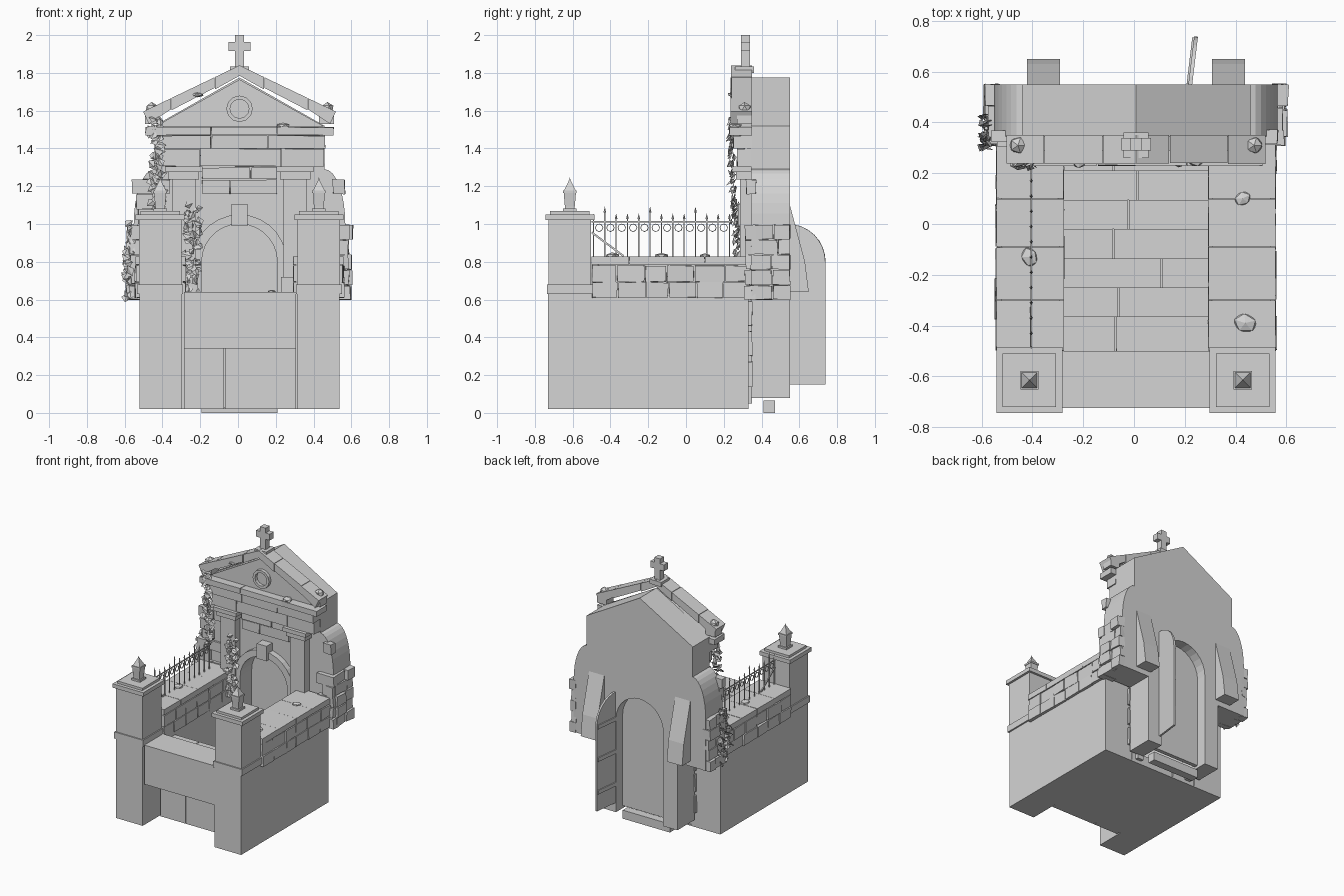
import bpy, bmesh, math, random
from mathutils import Vector, Matrix

if "Cube" in bpy.data.objects:
    bpy.data.objects.remove(bpy.data.objects["Cube"])

random.seed(4)
rnd = random.uniform
stone = bpy.data.materials.new("grey_stone")
stone.diffuse_color = (0.66, 0.66, 0.66, 1)
stone.use_nodes = True
stone.node_tree.nodes["Principled BSDF"].inputs["Base Color"].default_value = stone.diffuse_color


def box(bm, x0, x1, y0, y1, z0, z1, rot=None, jit=0.0):
    """Axis box, optionally rotated about its centre, with slightly uneven corners."""
    c = Vector(((x0 + x1) / 2, (y0 + y1) / 2, (z0 + z1) / 2))
    m = Matrix.Translation(c) @ (rot or Matrix()) @ Matrix.Diagonal((x1 - x0, y1 - y0, z1 - z0, 1))
    for v in bmesh.ops.create_cube(bm, size=1, matrix=m)['verts']:
        v.co += Vector((rnd(-jit, jit), rnd(-jit, jit), rnd(-jit, jit)))


def prism(bm, pts, a, b, axis='y'):
    """Extrude a profile: (x, z) along y, or (y, z) along x."""
    def put(p, d):
        return bm.verts.new((p[0], d, p[1]) if axis == 'y' else (d, p[0], p[1]))
    lo, hi = [put(p, a) for p in pts], [put(p, b) for p in pts]
    bm.faces.new(lo)
    bm.faces.new(hi[::-1])
    for i in range(len(pts)):
        j = (i + 1) % len(pts)
        bm.faces.new((lo[i], hi[i], hi[j], lo[j]))


def cone(bm, loc, r1, r2, h, n, rot=None):
    m = Matrix.Translation(loc) @ (rot or Matrix())
    bmesh.ops.create_cone(bm, cap_ends=True, segments=n, radius1=r1, radius2=r2, depth=h, matrix=m)


def finish(bm, name):
    bmesh.ops.recalc_face_normals(bm, faces=bm.faces)
    bmesh.ops.translate(bm, verts=bm.verts, vec=(.008, 0, 0))
    me = bpy.data.meshes.new(name)
    bm.to_mesh(me)
    bm.free()
    me.materials.append(stone)
    ob = bpy.data.objects.new(name, me)
    bpy.context.collection.objects.link(ob)
    return ob


def arc(cx, cz, r, a0, a1, n, rz=None):
    return [(cx + r * math.cos(math.radians(a0 + (a1 - a0) * i / n)),
             cz + (rz or r) * math.sin(math.radians(a0 + (a1 - a0) * i / n))) for i in range(n + 1)]


def cuts(a, b, w):
    """Split a span into uneven pieces of about width w."""
    n = max(1, round((b - a) / w))
    return [a] + [a + (b - a) * (i + rnd(-.15, .15)) / n for i in range(1, n)] + [b]


new = bmesh.new
SIDES = (-1, 1)

# Sunken base: side masses, floor, landing and the wall under it
bm = new()
for s in SIDES:
    box(bm, *sorted((s * .29, s * .53)), -.5, .33, .02, .64)
    box(bm, *sorted((s * .305, s * .53)), -.73, -.5, .02, .64)
box(bm, -.29, .29, -.5, .33, .02, .03)
box(bm, -.295, .30, -.725, -.5, .34, .64)
box(bm, -.295, -.083, -.53, -.49, .02, .34)
box(bm, -.078, .30, -.53, -.49, .02, .34)
finish(bm, "base")

# Stairs going down to the door
bm = new()
for i in range(7):
    y, z, c = -.48 + .115 * i, .585 - .08 * i, (-.08, -.07, .1, -.09, -.03, .005, -.09)[i]
    box(bm, -.285, c - .003, y - .02 * (i == 0), y + .115, .025, z)
    box(bm, c + .003, .285, y - .02 * (i == 0), y + .115, .025, z)
finish(bm, "stairs")

# Low side walls with rough masonry and cap slabs
bm = new()
for s in SIDES:
    box(bm, *sorted((s * .30, s * .53)), -.5, .33, .62, .79)
    for z0, z1 in ((.61, .69), (.695, .78)):
        for x in (.285, .51):
            ys = cuts(-.5, .34, .14)
            for a, b in zip(ys, ys[1:]):
                box(bm, *sorted((s * x, s * (x + .035 + rnd(0, .01)))), a + .003, b - .003, z0, z1, jit=.003)
    ys = [-.5, -.3, -.09, .1, .33]
    for a, b in zip(ys, ys[1:]):
        box(bm, *sorted((s * .285, s * .55)), a + .001, b - .001, .785, .828, jit=.001)
finish(bm, "side_walls")

# Gate pillars with caps, and lanterns on top
bm, lan = new(), new()
Q = Matrix.Rotation(math.pi / 4, 4, 'Z')
for s in SIDES:
    c, y = s * .42, -.615
    for r, z0, z1 in ((.122, .63, .68), (.113, .68, 1.02), (.13, 1.02, 1.05), (.105, 1.05, 1.068)):
        box(bm, c - r, c + r, y - r, y + r, z0, z1)
    for r, z0, z1 in ((.036, 1.068, 1.082), (.026, 1.08, 1.095), (.036, 1.165, 1.178)):
        box(lan, c - r, c + r, y - r, y + r, z0, z1)
    cone(lan, (c, y, 1.13), .037, .046, .075, 4, Q)
    cone(lan, (c, y, 1.205), .045, .004, .06, 4, Q)
    cone(lan, (c, y, 1.235), .006, .002, .02, 4, Q)
finish(bm, "gate_pillars")
finish(lan, "lanterns")

# Iron fence on the left wall, with a ring between each pair of bars
bm = new()
X = -.413
box(bm, X - .003, X + .003, -.5, .25, 1.008, 1.015)
for i in range(13):
    y = -.49 + i * .06
    top = 1.065 if i % 4 == 1 else 1.03
    box(bm, X - .003, X + .003, y - .003, y + .003, .825, top)
    cone(bm, (X, y, top + .012), .007, 0, .03, 4)
    if i < 12:
        o, n = arc(y + .03, .98, .022, 0, 360, 8)[:-1], arc(y + .03, .98, .018, 0, 360, 8)[:-1]
        for k in range(8):
            j = (k + 1) % 8
            prism(bm, [o[k], o[j], n[j], n[k]], X - .003, X + .003, 'x')
box(bm, X - .004, X + .004, -.52, -.31, .888, .898, Matrix.Rotation(-.64, 4, 'X'))
finish(bm, "iron_fence")

# Main gabled wall with rounded shoulders and an arched doorway
half = [(.2, .08), (.32, .08), (.32, .6), (.56, .6)] + arc(.45, 1.0, .11, 0, 90, 8, .29) + [(.45, 1.52)]
inner = arc(0, .8, .2, 180, 0, 14)
pts = half + [(0, 1.775)] + [(-x, z) for x, z in half[::-1]] + inner
bm = new()
prism(bm, pts, .345, .55)
finish(bm, "gabled_wall")

# Door panel, sill and the leaf standing open at the back
bm = new()
prism(bm, [(.2, .1), (-.2, .1)] + inner, .44, .47)
box(bm, -.2, .2, .41, .47, 0, .065)
finish(bm, "door_and_sill")
bm = new()
prism(bm, [(.54, .15), (.74, .15)] + arc(.54, .8, .2, 0, 90, 8), .205, .22, 'x')
for z in (.28, .53, .78):
    box(bm, .198, .206, .55, .735, z, z + .03)
bmesh.ops.rotate(bm, verts=bm.verts, cent=(.21, .54, 0), matrix=Matrix.Rotation(-.12, 3, 'Z'))
finish(bm, "open_door_leaf")

# Sloping back buttresses
bm = new()
for s in SIDES:
    prism(bm, [(.54, .64), (.65, .64), (.63, .8), (.55, 1.1), (.54, 1.1)], s * .3, s * .43, 'x')
finish(bm, "buttresses")

# Door arch of wedge stones, with keystone and jambs
bm = new()
o, n = arc(0, .8, .25, 0, 180, 14), arc(0, .8, .2, 0, 180, 14)
for k in range(14):
    prism(bm, [o[k], o[k + 1], n[k + 1], n[k]], .30, .35)
box(bm, -.042, .042, .275, .35, .99, 1.105)
for s in SIDES:
    box(bm, *sorted((s * .2, s * .25)), .30, .35, .05, .8)
finish(bm, "door_arch")

# Pilasters with stepped capitals
bm = new()
for s in SIDES:
    c = s * .295
    for w, y, z0, z1 in ((.075, .27, .64, .72), (.062, .285, .72, 1.24), (.08, .265, 1.235, 1.275), (.098, .245, 1.275, 1.305)):
        box(bm, c - w, c + w, y, .35, z0, z1)
finish(bm, "pilasters")

# Frieze blocks and cornice
bm = new()
for xs, y, z0, z1 in (((-.2, -.05, .2), .32, 1.16, 1.235), ((-.2, .06, .2), .31, 1.24, 1.3),
                      ((-.42, -.21, .22, .45), .27, 1.305, 1.4), ((-.45, -.15, .15, .455), .25, 1.4, 1.47),
                      ((-.5, -.15, .2, .5), .23, 1.47, 1.515)):
    for a, b in zip(xs, xs[1:]):
        box(bm, a + .002, b - .002, y, .35, z0, z1 - .002, jit=.002)
finish(bm, "frieze_and_cornice")

# Pediment: triangular field and sloping stones
bm = new()
prism(bm, [(-.45, 1.515), (.45, 1.515), (0, 1.765)], .29, .35)
for s in SIDES:
    for a, b in ((0, .13), (.133, .36), (.363, .51)):
        prism(bm, [(s * a, 1.84 - .48 * a), (s * b, 1.84 - .48 * b), (s * (b - .03 * (b > .5)), 1.775 - .48 * b),
                   (s * a, 1.785 - .49 * a)], .235 + rnd(0, .008), .35)
    box(bm, *sorted((s * .42, s * .5)), .27, .35, 1.53, 1.59)
finish(bm, "pediment")

# Ring window
bm = new()
o, n = arc(0, 1.61, .07, 0, 360, 12)[:-1], arc(0, 1.61, .05, 0, 360, 12)[:-1]
for k in range(12):
    j = (k + 1) % 12
    prism(bm, [o[k], o[j], n[j], n[k]], .265, .3)
finish(bm, "ring_window")

# Cross on the ridge and corner balls
bm = new()
box(bm, -.05, .05, .26, .36, 1.80, 1.835)
box(bm, -.024, .024, .29, .338, 1.82, 2.0)
box(bm, -.058, .058, .29, .338, 1.915, 1.963)
finish(bm, "ridge_cross")
bm = new()
for s in SIDES:
    bmesh.ops.create_icosphere(bm, subdivisions=1, radius=.036, matrix=Matrix.Translation((s * .465, .31, 1.61)))
    box(bm, s * .465 - .02, s * .465 + .02, .29, .33, 1.57, 1.6)
finish(bm, "corner_balls")

# Rough stones on the shoulders, front and side
bm = new()
for s in SIDES:
    for z in [.6 + .08 * i for i in range(8)]:
        low = z < 1.0
        e = .57 + rnd(0, .025) if low else .555 + rnd(-.02, .015)
        if low or z > 1.15 or s < 0:
            m = rnd(.44, .5)
            box(bm, *sorted((s * m, s * e)), rnd(.305, .325), .37, z, z + .075, jit=.004)
            if rnd(0, 1) < .3:
                box(bm, *sorted((s * .37, s * (m - .004))), .325, .36, z, z + .075, jit=.003)
        if z < .95:
            c = rnd(.42, .49)
            for a, b in ((.345, c - .003), (c + .003, .55)):
                box(bm, *sorted((s * .54, s * rnd(.575, .6))), a, b, z, z + .075, jit=.004)
    for z in (.14, .3, .46):
        box(bm, *sorted((s * .255, s * .33)), .322, .35, z, z + .13, jit=.003)
finish(bm, "shoulder_stones")

# Loose rocks
bm = new()
for x, y, z, r in ((.42, .1, .83, .036), (-.42, -.13, .83, .042), (.43, -.39, .83, .05),
                   (.23, .26, 1.52, .042), (-.22, .25, 1.685, .036), (.17, .25, .64, .03)):
    m = Matrix.Translation((x, y, z)) @ Matrix.Rotation(rnd(0, 3), 4, 'Z') @ Matrix.Diagonal((1, .8, .4, 1))
    bmesh.ops.create_icosphere(bm, subdivisions=1, radius=r, matrix=m)
finish(bm, "loose_rocks")

# Ivy leaves: small folded diamonds scattered along climbing paths
bm = new()
for count, p, q, spread in ((60, (-.43, .25, 1.02), (-.45, .235, 1.57), (.035, .015, .02)),
                            (60, (-.26, .26, .64), (-.245, .27, 1.1), (.04, .015, .02)),
                            (60, (-.59, .36, .62), (-.58, .36, 1.0), (.018, .07, .02))):
    for i in range(count):
        c = Vector(p).lerp(Vector(q), i / count) + Vector([rnd(-d, d) for d in spread])
        m = Matrix.Translation(c) @ Matrix.Rotation(rnd(-.7, .7), 4, 'Z') @ Matrix.Rotation(rnd(-.8, .2), 4, 'X') \
            @ Matrix.Rotation(rnd(-1.5, 1.5), 4, 'Y')
        r = rnd(.02, .03)
        v = [bm.verts.new(m @ Vector(k)) for k in ((0, 0, -r), (r * .85, .006, 0), (0, -.004, r), (-r * .85, .006, 0))]
        bm.faces.new((v[0], v[1], v[2]))
        bm.faces.new((v[0], v[2], v[3]))
finish(bm, "ivy")
